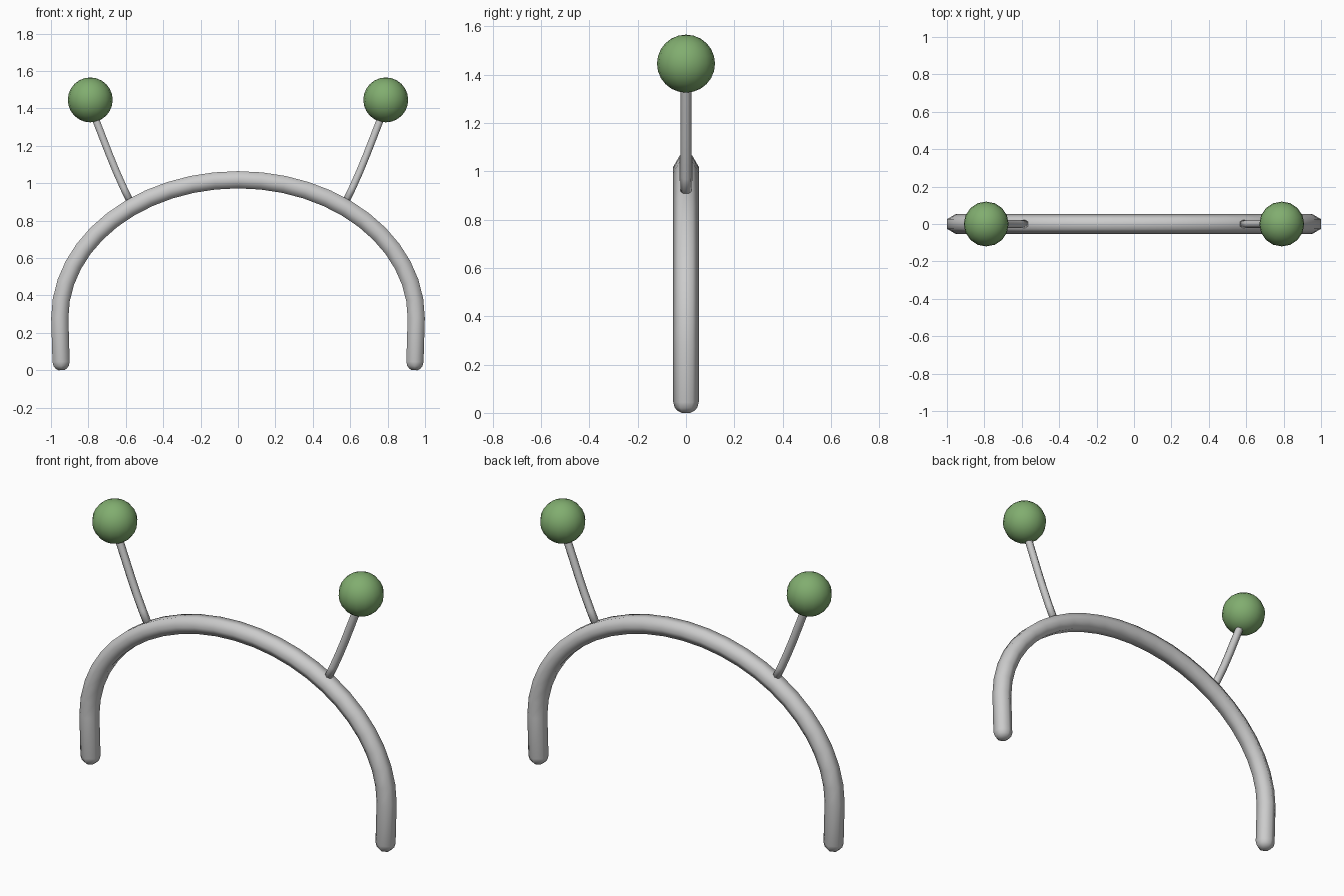
import bpy, bmesh, math
from mathutils import Vector

if "Cube" in bpy.data.objects:
    bpy.data.objects.remove(bpy.data.objects["Cube"])


def sweep(name, path, sides=6):
    """Sweep a ring along (x, z, radius) points lying in the y = 0 plane."""
    bm = bmesh.new()
    pts = [Vector((x, 0, z)) for x, z, r in path]
    rings = []
    for i, (x, z, r) in enumerate(path):
        t = (pts[min(i + 1, len(pts) - 1)] - pts[max(i - 1, 0)]).normalized()
        n = Vector((-t.z, 0, t.x))
        ring = []
        for k in range(sides):
            a = 2 * math.pi * k / sides
            ring.append(bm.verts.new(pts[i] + r * (math.cos(a) * Vector((0, 1, 0)) + math.sin(a) * n)))
        rings.append(ring)
    for a, b in zip(rings, rings[1:]):
        for k in range(sides):
            j = (k + 1) % sides
            bm.faces.new((a[k], a[j], b[j], b[k]))
    bm.faces.new(rings[0])
    bm.faces.new(rings[-1])
    bmesh.ops.recalc_face_normals(bm, faces=bm.faces)
    for f in bm.faces:
        f.smooth = True
    me = bpy.data.meshes.new(name)
    bm.to_mesh(me)
    bm.free()
    ob = bpy.data.objects.new(name, me)
    bpy.context.collection.objects.link(ob)
    return ob


# Arched band: rounded tip, straight end, elliptical arch, mirrored end
R = 0.053
tip = [(0.944, 0.0, 0.018), (0.9443, 0.008, 0.034), (0.945, 0.022, 0.047), (0.946, 0.045, R)]
steps = 24
arch = [(0.953 * math.cos(math.pi * i / steps), 0.28 + 0.738 * math.sin(math.pi * i / steps), R)
        for i in range(steps + 1)]
sweep("headband", tip + arch + [(-x, z, r) for x, z, r in reversed(tip)])

green = bpy.data.materials.new("green")
green.diffuse_color = (0.22, 0.42, 0.16, 1)
green.use_nodes = True
green.node_tree.nodes["Principled BSDF"].inputs["Base Color"].default_value = green.diffuse_color

for s, side in ((-1, "left"), (1, "right")):
    # Slightly bowed stalk
    stalk = [(0.573, 0.895), (0.612, 0.975), (0.65, 1.06), (0.687, 1.15), (0.722, 1.24), (0.757, 1.33), (0.785, 1.41)]
    sweep(side + "_stalk", [(s * x, z, 0.022) for x, z in stalk])

    # Ball on the stalk
    bpy.ops.mesh.primitive_uv_sphere_add(segments=16, ring_count=12, radius=0.12, location=(s * 0.79, 0, 1.445))
    ball = bpy.context.object
    ball.name = side + "_ball"
    ball.data.materials.append(green)
    bpy.ops.object.shade_smooth()
